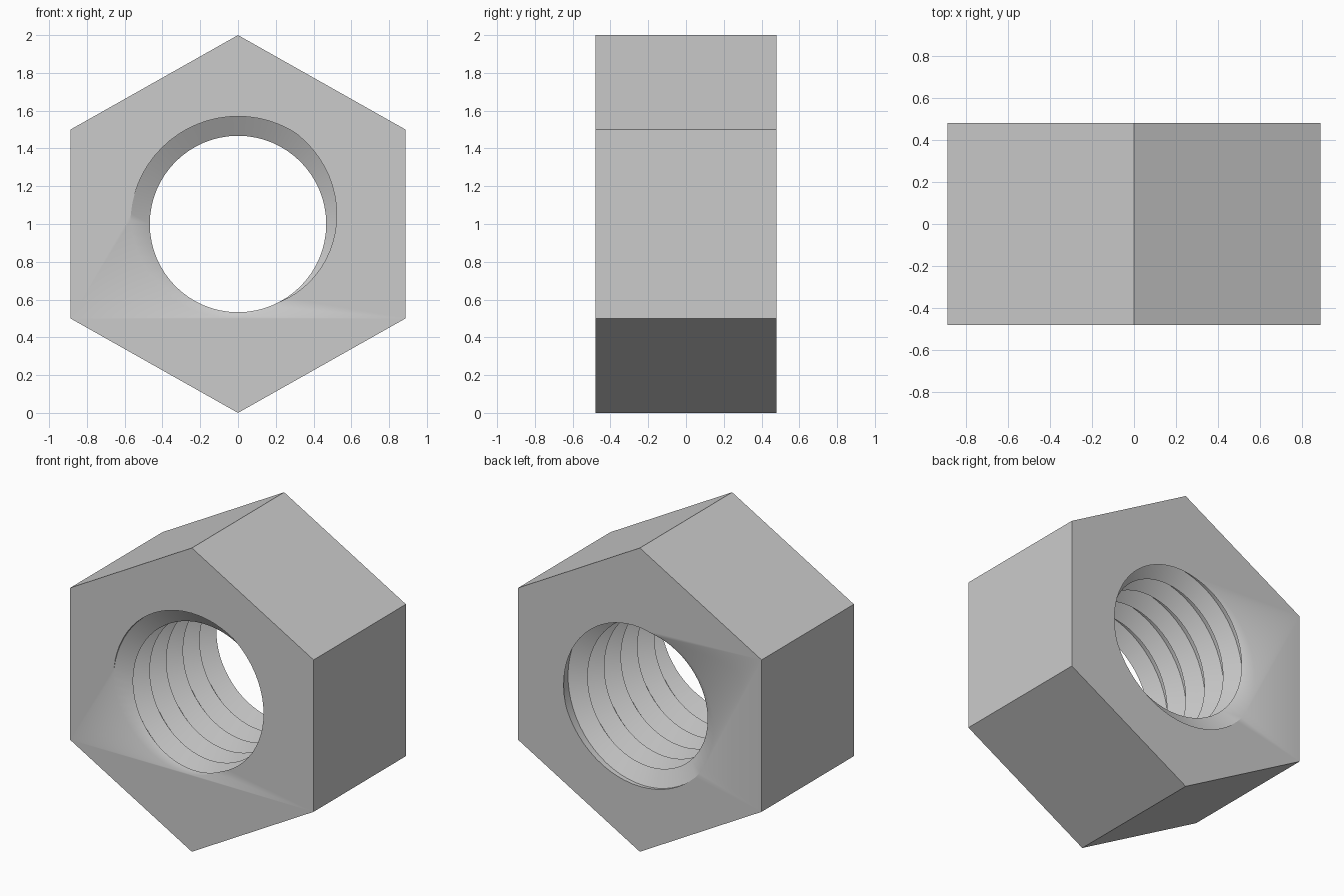
import bpy, bmesh, math

if "Cube" in bpy.data.objects:
    bpy.data.objects.remove(bpy.data.objects["Cube"])

HALF = 0.48                    # half thickness of the nut
PITCH = 0.173                  # thread pitch
R_ROOT, R_CREST = 0.57, 0.467  # thread radii
SIDES, TURNS = 64, 10

steel = bpy.data.materials.new("steel grey")
steel.diffuse_color = (0.6, 0.6, 0.6, 1)
steel.use_nodes = True
steel.node_tree.nodes["Principled BSDF"].inputs["Base Color"].default_value = steel.diffuse_color


def finish(bm, name):
    bmesh.ops.recalc_face_normals(bm, faces=bm.faces[:])
    mesh = bpy.data.meshes.new(name)
    bm.to_mesh(mesh)
    bm.free()
    mesh.materials.append(steel)
    obj = bpy.data.objects.new(name, mesh)
    bpy.context.collection.objects.link(obj)
    return obj


# Hexagonal body: a hexagon with corners at top and bottom, extruded along y
bm = bmesh.new()
corners = []
for i in range(6):
    a = math.radians(90 + 60 * i)
    # slightly wider across the flats than a regular hexagon
    corners.append(bm.verts.new((1.024 * math.cos(a), -HALF, 1 + math.sin(a))))
front = bm.faces.new(corners)
ext = bmesh.ops.extrude_face_region(bm, geom=[front], use_keep_orig=True)
moved = [v for v in ext["geom"] if isinstance(v, bmesh.types.BMVert)]
bmesh.ops.translate(bm, verts=moved, vec=(0, 2 * HALF, 0))
nut = finish(bm, "hex_nut")

# Threaded bore: helical rows with a flat root and a sharp crest
profile = [(-1 / 6, R_ROOT), (1 / 6, R_ROOT), (1 / 2, R_CREST)]
bm = bmesh.new()
cols = []
for i in range(SIDES):
    a = 2 * math.pi * i / SIDES
    start = -HALF + PITCH * (118 / 360 - i / SIDES - 2)
    col = []
    for t in range(TURNS):
        for off, r in profile:
            y = start + PITCH * (t + off)
            col.append(bm.verts.new((r * math.cos(a), y, 1 + r * math.sin(a))))
    cols.append(col)
rows = len(cols[0])
for i in range(SIDES):
    last = i == SIDES - 1
    shift = 3 if last else 0   # one turn lower where the helix closes
    nxt = cols[0] if last else cols[i + 1]
    for k in range(shift, rows - 1):
        bm.faces.new((cols[i][k], nxt[k - shift], nxt[k - shift + 1], cols[i][k + 1]))

# Close both ends of the bore cutter with fans
ends = [e for e in bm.edges if e.is_boundary]
caps = {s: bm.verts.new((0, s * (HALF + 0.35), 1)) for s in (-1, 1)}
for e in ends:
    s = 1 if e.verts[0].co.y > 0 else -1
    bm.faces.new((e.verts[0], e.verts[1], caps[s]))
cutter = finish(bm, "thread_cutter")
cutter.hide_render = True

# Cut the thread through the body
cut = nut.modifiers.new("thread", "BOOLEAN")
cut.operation = "DIFFERENCE"
cut.solver = "EXACT"
cut.object = cutter
bpy.context.view_layer.objects.active = nut
nut.select_set(True)
bpy.ops.object.modifier_apply(modifier=cut.name)
bpy.data.objects.remove(cutter)
bpy.ops.object.shade_smooth_by_angle(angle=math.radians(30))
